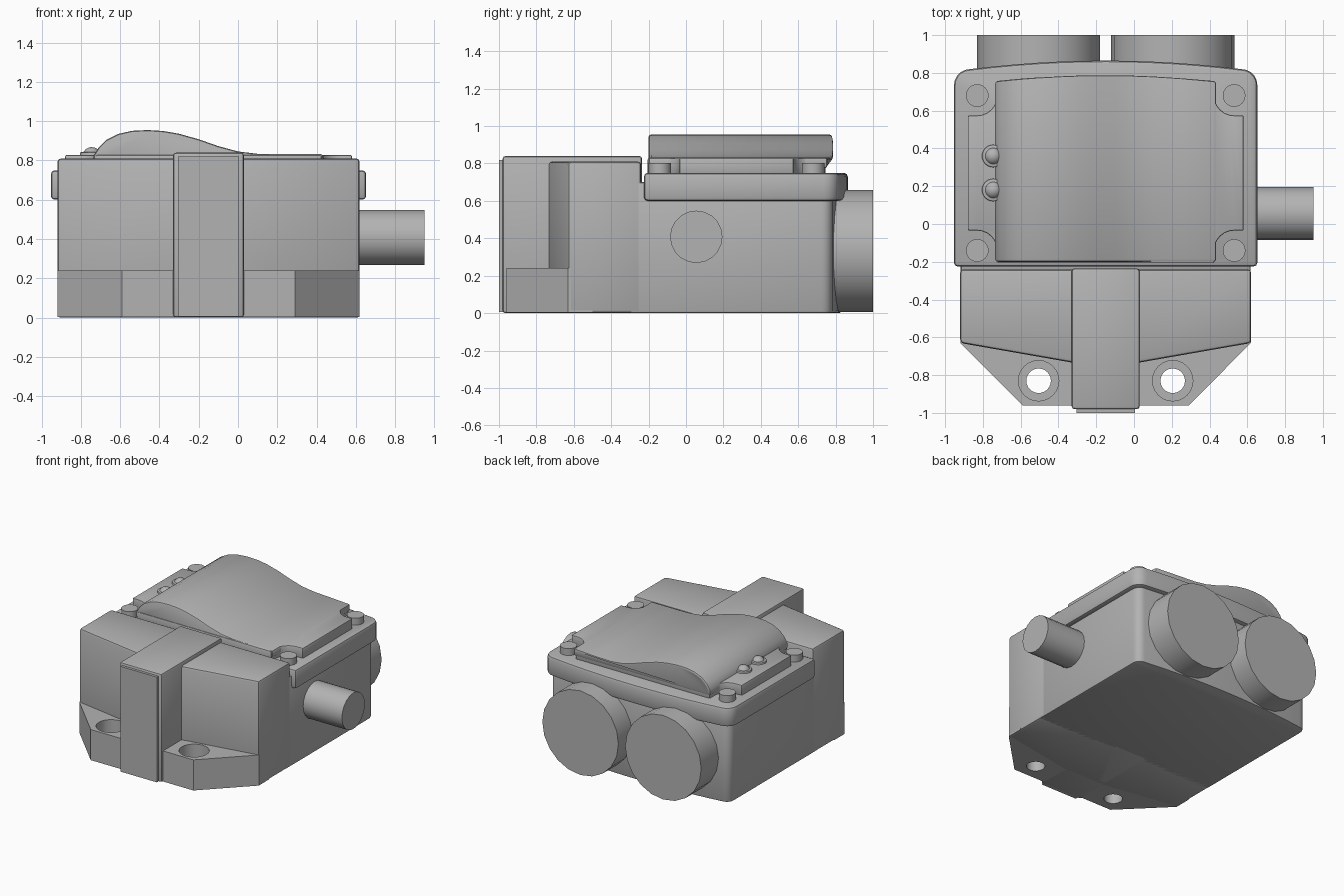
import bpy, bmesh, math
from mathutils import Matrix, Vector

cube = bpy.data.objects.get("Cube")
if cube:
    bpy.data.objects.remove(cube, do_unlink=True)

grey = bpy.data.materials.new("housing grey")
grey.use_nodes = True
colour = (0.45, 0.45, 0.45, 1)
grey.diffuse_color = colour
grey.node_tree.nodes["Principled BSDF"].inputs["Base Color"].default_value = colour

CX = -0.15               # symmetry plane of the housing
BORES = (-0.505, 0.205)  # shared x of the ports and mounting holes


def activate(ob):
    bpy.ops.object.select_all(action='DESELECT')
    ob.select_set(True)
    bpy.context.view_layer.objects.active = ob


def finish(name, bm, bevel=0, cutters=()):
    """Turn a bmesh into a cut, bevelled and shaded part."""
    bmesh.ops.recalc_face_normals(bm, faces=bm.faces)
    mesh = bpy.data.meshes.new(name)
    bm.to_mesh(mesh)
    bm.free()
    mesh.materials.append(grey)
    ob = bpy.data.objects.new(name, mesh)
    bpy.context.collection.objects.link(ob)
    activate(ob)
    for cutter in cutters:
        mod = ob.modifiers.new("cut", 'BOOLEAN')
        mod.object = cutter
        mod.solver = 'EXACT'
        bpy.ops.object.modifier_apply(modifier=mod.name)
    if bevel:
        mod = ob.modifiers.new("soft edges", 'BEVEL')
        mod.width = bevel
        mod.segments = 2
        mod.limit_method = 'ANGLE'
        mod.angle_limit = math.radians(35)
        bpy.ops.object.modifier_apply(modifier=mod.name)
    bpy.ops.object.shade_smooth_by_angle(angle=math.radians(32))
    return ob


def prism(name, plan, z0, z1, bevel=0, cutters=()):
    """Extrude a plan outline upwards."""
    bm = bmesh.new()
    face = bm.faces.new([bm.verts.new((x, y, z0)) for x, y in plan])
    top = bmesh.ops.extrude_face_region(bm, geom=[face])["geom"]
    verts = [v for v in top if isinstance(v, bmesh.types.BMVert)]
    bmesh.ops.translate(bm, verts=verts, vec=(0, 0, z1 - z0))
    return finish(name, bm, bevel, cutters)


def box(name, x0, x1, y0, y1, z0, z1, bevel=0):
    return prism(name, [(x0, y0), (x1, y0), (x1, y1), (x0, y1)], z0, z1, bevel)


def rod(name, start, end, radius, sides=24, bevel=0):
    """Cylinder between two points."""
    a, b = Vector(start), Vector(end)
    turn = (b - a).to_track_quat('Z', 'Y').to_matrix().to_4x4()
    bm = bmesh.new()
    bmesh.ops.create_cone(bm, cap_ends=True, segments=sides, radius1=radius, radius2=radius,
                          depth=(b - a).length, matrix=Matrix.Translation((a + b) / 2) @ turn)
    return finish(name, bm, bevel)


def bowed_plan(half, front, back, bulge, r):
    """Rectangle with rounded rear corners and a bowed rear edge."""
    pts = [(CX - half, front), (CX + half, front)]
    flat = half - r
    for i in range(6):
        a = math.radians(18 * i)
        pts.append((CX + flat + r * math.cos(a), back - r + r * math.sin(a)))
    for i in range(1, 12):
        u = 1 - i / 6
        pts.append((CX + flat * u, back + bulge * (1 - u * u)))
    for i in range(6):
        a = math.radians(90 + 18 * i)
        pts.append((CX - flat + r * math.cos(a), back - r + r * math.sin(a)))
    return pts


# Main housing: rear box, taller pointed front block and central rib
prism("rear_housing", bowed_plan(0.768, -0.3, 0.785, 0.045, 0.06), 0, 0.7, 0.012)
front_plan = [(-0.92, -0.24), (-0.92, -0.63), (-0.32, -0.735),
              (0.02, -0.735), (0.62, -0.63), (0.62, -0.24)]
prism("front_block", front_plan, 0, 0.81, 0.018)
box("centre_rib", -0.33, 0.03, -0.98, -0.235, 0, 0.84, 0.015)
box("rib_face", -0.305, 0.005, -1.0, -0.95, 0.005, 0.82)

# Mounting flange with counterbored holes
cutters = []
for x in BORES:
    cutters.append(rod("hole_cutter", (x, -0.83, -0.1), (x, -0.83, 0.4), 0.065))
    cutters.append(rod("bore_cutter", (x, -0.83, 0.09), (x, -0.83, 0.4), 0.107))
flange_plan = [(-0.919, -0.5), (-0.919, -0.63), (-0.59, -0.96),
               (0.29, -0.96), (0.619, -0.63), (0.619, -0.5)]
prism("mounting_flange", flange_plan, 0.003, 0.24, cutters=cutters)
for cutter in cutters:
    bpy.data.objects.remove(cutter, do_unlink=True)

# Lid collar
prism("lid_collar", bowed_plan(0.803, -0.225, 0.82, 0.045, 0.085), 0.6, 0.75, 0.02)

# Lid plate with a concave notch around each corner screw
SCREW_X, SCREW_Y, MID_Y, NOTCH = 0.68, 0.41, 0.27, 0.105
lid_plan = []
for sx, sy in ((1, 1), (-1, 1), (-1, -1), (1, -1)):
    arc = [(SCREW_X - NOTCH * math.cos(math.radians(a)),
            SCREW_Y - NOTCH * math.sin(math.radians(a))) for a in range(0, 91, 15)]
    corner = [(0.575, 0.475)] + arc + [(0.73, 0.305)]
    if sx * sy > 0:
        corner.reverse()
    lid_plan += [(CX + sx * x, MID_Y + sy * y) for x, y in corner]
prism("lid_plate", lid_plan, 0.74, 0.828, 0.008)

# Wavy lid cover, its rear edge bowed like the collar
wave = [(0.435, 0.775), (0.435, 0.832), (0.25, 0.832), (0.1, 0.834), (0, 0.846),
        (-0.1, 0.873), (-0.2, 0.908), (-0.3, 0.936), (-0.38, 0.95), (-0.46, 0.955),
        (-0.54, 0.951), (-0.61, 0.935), (-0.67, 0.905), (-0.71, 0.865),
        (-0.735, 0.825), (-0.735, 0.775)]
bm = bmesh.new()
front = [bm.verts.new((x, -0.2, z)) for x, z in wave]
rear = [bm.verts.new((x, 0.79 - 0.1 * (x - CX) ** 2, z)) for x, z in wave]
bm.faces.new(front)
bm.faces.new(rear)
for i in range(len(wave)):
    j = (i + 1) % len(wave)
    bm.faces.new((front[i], front[j], rear[j], rear[i]))
finish("wavy_cover", bm, 0.014)

# Corner screws
for sx in (-1, 1):
    for sy in (-1, 1):
        x, y = CX + sx * SCREW_X, MID_Y + sy * SCREW_Y
        rod("lid_screw", (x, y, 0.74), (x, y, 0.803), 0.06)

# Two domed buttons beside the cover
for y in (0.18, 0.36):
    rod("button_collar", (-0.745, y, 0.74), (-0.745, y, 0.842), 0.06, bevel=0.006)
    bm = bmesh.new()
    bmesh.ops.create_uvsphere(bm, u_segments=20, v_segments=12, radius=0.048,
                              matrix=Matrix.Translation((-0.745, y, 0.82)))
    finish("button_dome", bm)

# Twin rear ports and the side cable stub
for x in BORES:
    rod("rear_port", (x, 0.7, 0.332), (x, 1.0, 0.332), 0.326, 20)
rod("side_stub", (0.55, 0.055, 0.408), (0.95, 0.055, 0.408), 0.14, 20)
